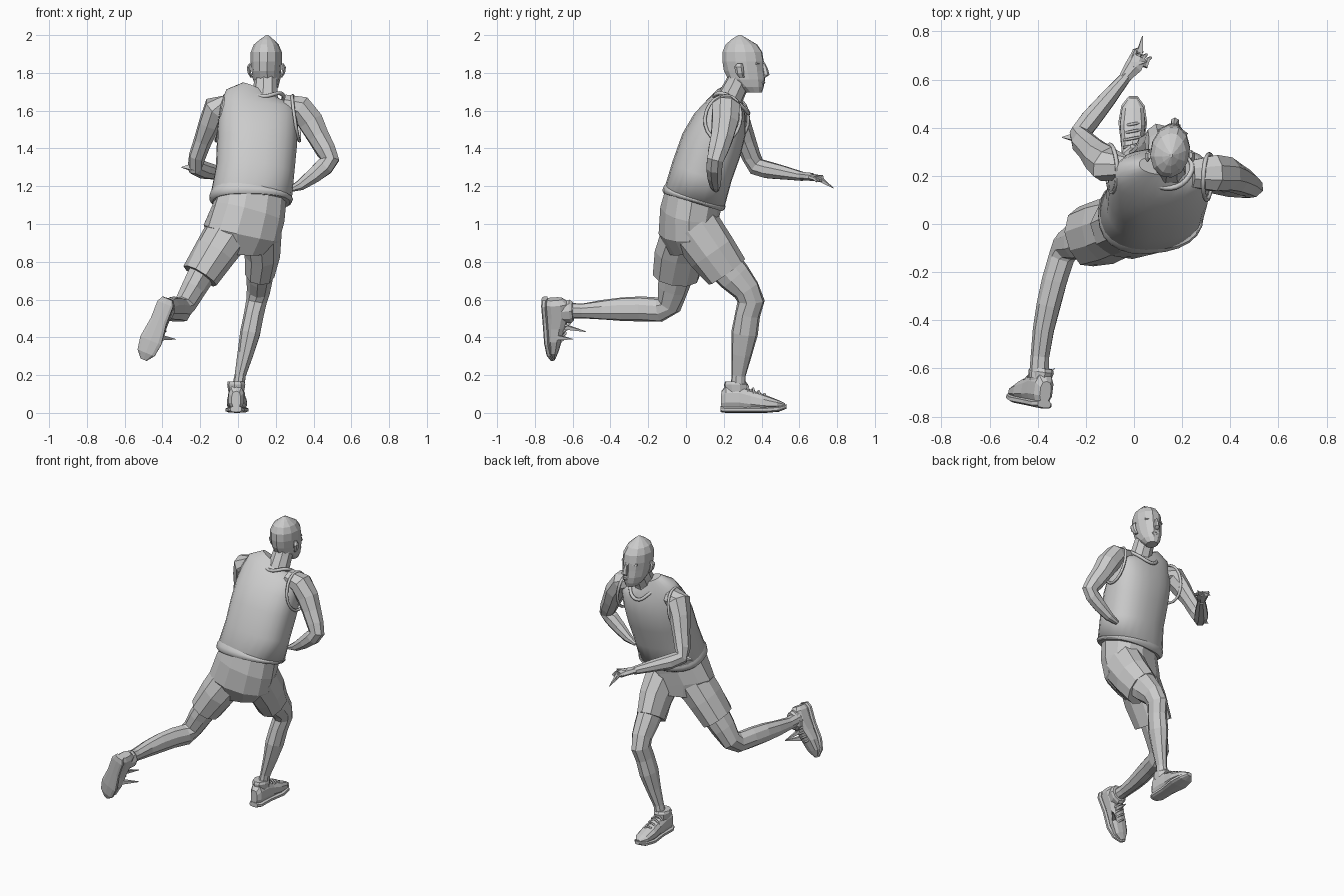
import bpy, bmesh, math, random
from mathutils import Vector, Matrix

random.seed(4)


def finish(name, bm, smooth=False):
    bmesh.ops.recalc_face_normals(bm, faces=bm.faces)
    me = bpy.data.meshes.new(name)
    bm.to_mesh(me)
    bm.free()
    ob = bpy.data.objects.new(name, me)
    bpy.context.collection.objects.link(ob)
    for p in me.polygons:
        p.use_smooth = smooth and len(p.vertices) < 5
    return ob


def loft(name, rings, n=9, side=(1, 0, 0), axis=None, power=2, jitter=0, smooth=False, mat=None):
    """Skin rings of (x, y, z, half width, half depth) along a path."""
    bm = bmesh.new()
    pts = [Vector(r[:3]) for r in rings]
    loops = []
    for i, r in enumerate(rings):
        t = Vector(axis) if axis else pts[min(i + 1, len(pts) - 1)] - pts[max(i - 1, 0)]
        t.normalize()
        s = Vector(side)
        u = (s - t * s.dot(t)).normalized()
        v = t.cross(u)
        loop = []
        for k in range(n):
            a = 2 * math.pi * (k + 0.5) / n
            c, q = math.cos(a), math.sin(a)
            c = math.copysign(abs(c) ** (2 / power), c)
            q = math.copysign(abs(q) ** (2 / power), q)
            j = 1 + random.uniform(-jitter, jitter)
            loop.append(bm.verts.new(pts[i] + (u * r[3] * c + v * r[4] * q) * j))
        loops.append(loop)
    for a, b in zip(loops, loops[1:]):
        for k in range(n):
            bm.faces.new((a[k], a[(k + 1) % n], b[(k + 1) % n], b[k]))
    bm.faces.new(loops[0])
    bm.faces.new(loops[-1])
    if mat:
        bm.transform(mat)
    return finish(name, bm, smooth)


def trim(name, pts, r, cyclic=True):
    """Round band through a few points."""
    cu = bpy.data.curves.new(name, 'CURVE')
    cu.dimensions = '3D'
    cu.bevel_depth = r
    cu.bevel_resolution = 1
    cu.resolution_u = 5
    sp = cu.splines.new('BEZIER')
    sp.bezier_points.add(len(pts) - 1)
    for b, p in zip(sp.bezier_points, pts):
        b.co = p
        b.handle_left_type = b.handle_right_type = 'AUTO'
    sp.use_cyclic_u = cyclic
    ob = bpy.data.objects.new(name, cu)
    bpy.context.collection.objects.link(ob)


def spike(name, a, b, r):
    loft(name, [(*a, r, r), (*b, 0.002, 0.002)], 4, side=(0.3, 0.2, 1))


# Tank top with rolled hem
loft("tank_top", [(.07, .04, 1.12, .20, .155), (.07, .045, 1.14, .215, .165),
                  (.09, .085, 1.28, .208, .163), (.10, .135, 1.42, .212, .163),
                  (.105, .18, 1.53, .212, .145), (.11, .21, 1.61, .205, .11),
                  (.115, .228, 1.665, .185, .075), (.13, .24, 1.695, .12, .04)],
     24, side=(1, .1, 0), power=2.4, smooth=True)
loft("shirt_hem", [(.07, .036, 1.115, .205, .16), (.07, .04, 1.128, .22, .17),
                   (.07, .045, 1.145, .22, .17), (.072, .05, 1.16, .208, .163)],
     24, side=(1, .12, 0), power=2.4, smooth=True)
trim("collar", [(.13, .15, 1.675), (.04, .22, 1.69), (.07, .30, 1.63), (.14, .33, 1.585),
                (.22, .29, 1.63), (.23, .20, 1.69)], .011)
trim("armhole_left", [(-.07, .23, 1.68), (-.10, .33, 1.56), (-.115, .24, 1.44), (-.09, .13, 1.56)], .009)
trim("armhole_right", [(.29, .22, 1.68), (.315, .29, 1.56), (.325, .19, 1.44), (.30, .10, 1.56)], .009)

# Shorts
loft("shorts_seat", [(.07, .04, 1.15, .185, .15), (.055, .02, 1.06, .195, .15),
                     (.02, .01, .95, .205, .145), (.01, .03, .86, .14, .11)],
     12, side=(1, .25, 0), power=2.3, jitter=.025)
loft("shorts_leg_left", [(-.03, 0, .98, .13, .13), (-.12, -.03, .85, .115, .138),
                         (-.2, -.055, .725, .1, .128)], 10, side=(1, .25, 0), jitter=.03)
loft("shorts_leg_right", [(.12, .05, .98, .115, .14), (.13, .14, .85, .1, .132),
                          (.115, .215, .745, .084, .118)], 10, jitter=.03)

# Planted leg
loft("leg_right", [(.125, .17, .82, .075, .1), (.115, .26, .72, .07, .09), (.11, .32, .65, .062, .074),
                   (.10, .345, .59, .056, .072), (.085, .325, .52, .054, .068),
                   (.065, .31, .42, .056, .07), (.04, .295, .31, .043, .055),
                   (.012, .28, .2, .03, .038), (0, .275, .12, .034, .042)], 9, jitter=.03)
# Trailing leg
loft("leg_left", [(-.16, -.04, .79, .075, .1), (-.235, -.07, .66, .068, .085),
                  (-.28, -.09, .575, .06, .068), (-.3, -.14, .545, .056, .066),
                  (-.33, -.24, .55, .053, .066), (-.355, -.34, .55, .051, .064),
                  (-.375, -.44, .545, .045, .053), (-.39, -.55, .54, .04, .04),
                  (-.395, -.64, .54, .042, .044)], 9, side=(1, -.2, 0), jitter=.03)


# Running shoes, built heel at the origin with toe along +y
def shoe(tag, origin, toe, up):
    y = Vector(toe).normalized()
    z = Vector(up)
    z = (z - y * z.dot(y)).normalized()
    x = y.cross(z)
    m = Matrix.Translation(origin) @ Matrix((x, y, z)).transposed().to_4x4()
    loft("shoe_sole_" + tag, [(0, 0, .02, .03, .016), (0, .03, .016, .046, .016), (0, .13, .016, .046, .016),
                              (0, .24, .016, .062, .016), (0, .31, .022, .05, .016), (0, .35, .034, .018, .012)],
         10, axis=(0, 1, 0), power=3, mat=m)
    loft("shoe_upper_" + tag, [(0, .005, .07, .025, .045), (0, .03, .08, .042, .065), (0, .1, .08, .045, .066),
                               (0, .16, .068, .047, .056), (0, .23, .055, .055, .042),
                               (0, .3, .045, .047, .026), (0, .342, .04, .017, .012)],
         10, axis=(0, 1, 0), power=2.5, jitter=.03, mat=m)
    loft("shoe_collar_" + tag, [(0, .085, .11, .044, .062), (0, .082, .15, .05, .066), (0, .08, .165, .044, .055)],
         9, axis=(0, 0, 1), jitter=.05, mat=m)
    for i in range(4):
        yy, zz = .135 + i * .03, .137 - i * .014
        a, b = m @ Vector((-.036, yy, zz - .02)), m @ Vector((.036, yy + .015, zz - .02))
        c = m @ Vector((0, yy + .008, zz + .006))
        trim("lace_" + tag, [a, c, b], .006, False)


shoe("right", (-.01, .182, 0), (.02, 1, 0), (0, 0, 1))
shoe("left", (-.375, -.768, .605), (-.135, .03, -.34), (.12, 1, 0))
spike("lace_end_side", (-.42, -.69, .40), (-.33, -.6, .39), .022)
spike("lace_end_front", (-.41, -.66, .46), (-.38, -.53, .43), .02)

# Forward arm and hand
loft("arm_left", [(-.05, .23, 1.63, .05, .06), (-.115, .25, 1.61, .07, .078), (-.15, .28, 1.53, .058, .068),
                  (-.185, .315, 1.44, .047, .056), (-.215, .345, 1.36, .043, .052),
                  (-.225, .375, 1.305, .045, .05), (-.18, .435, 1.285, .045, .047),
                  (-.11, .52, 1.27, .037, .038), (-.03, .615, 1.252, .024, .025)], 8,
     side=(1, -.6, 0), jitter=.04)
spike("elbow_point", (-.23, .36, 1.3), (-.3, .36, 1.3), .03)
loft("palm", [(-.04, .605, 1.255, .024, .022), (0, .655, 1.25, .037, .022),
              (.02, .695, 1.245, .036, .018)], 7, side=(1, -.6, 0), jitter=.05)
for i in range(4):
    bx, by = -.008 + i * .018, .708 - i * .012
    loft("finger", [(bx, by - .02, 1.25, .012, .011), (bx + .012, by + .012, 1.25 - i * .004, .01, .01),
                    (bx + .025, by + .02, 1.225, .006, .006)], 5, side=(1, -.6, 0))
spike("index_finger", (.02, .70, 1.245), (.035, .78, 1.19), .018)
spike("thumb", (-.01, .66, 1.26), (.055, .675, 1.265), .016)

# Rear arm, tapering away behind the waist
loft("arm_right", [(.24, .21, 1.64, .05, .06), (.33, .21, 1.615, .07, .08), (.385, .205, 1.54, .07, .074),
                   (.425, .19, 1.46, .06, .064), (.465, .17, 1.39, .055, .055),
                   (.487, .155, 1.34, .052, .046), (.46, .15, 1.305, .05, .045),
                   (.40, .15, 1.255, .042, .04), (.33, .155, 1.205, .03, .03),
                   (.27, .16, 1.18, .012, .015)], 8, jitter=.04)

# Neck and head
loft("neck", [(.14, .215, 1.62, .09, .075), (.145, .24, 1.68, .068, .068),
              (.147, .27, 1.74, .064, .064), (.15, .29, 1.79, .06, .06)], 9)
loft("head", [(.158, .36, 1.695, .035, .042), (.155, .343, 1.725, .058, .07), (.152, .32, 1.765, .071, .1),
              (.15, .308, 1.81, .077, .108), (.15, .302, 1.86, .082, .112), (.15, .298, 1.91, .081, .108),
              (.15, .293, 1.95, .066, .085), (.152, .286, 1.978, .035, .045), (.155, .285, 2.0, .006, .008)],
     12, side=(1, -.15, 0), axis=(0, 0, 1), jitter=.02)
loft("nose", [(.165, .41, 1.85, .01, .01), (.168, .418, 1.82, .014, .016),
              (.17, .424, 1.79, .02, .018), (.168, .41, 1.775, .014, .01)], 6, axis=(0, 0, 1))
loft("lips", [(.168, .398, 1.762, .018, .01), (.168, .405, 1.75, .028, .016),
              (.168, .40, 1.735, .018, .01)], 6, axis=(0, 0, 1))
loft("brow", [(.10, .385, 1.852, .008, .008), (.165, .408, 1.852, .01, .01),
              (.22, .37, 1.852, .008, .008)], 5, side=(0, 0, 1))
for s in (-1, 1):
    cx = .15 + s * .082
    loft("ear", [(cx - s * .004, .295, 1.775, .007, .014), (cx + s * .008, .285, 1.80, .011, .022),
                 (cx + s * .012, .28, 1.83, .011, .024), (cx + s * .004, .285, 1.85, .007, .014)],
         6, axis=(0, 0, 1))
